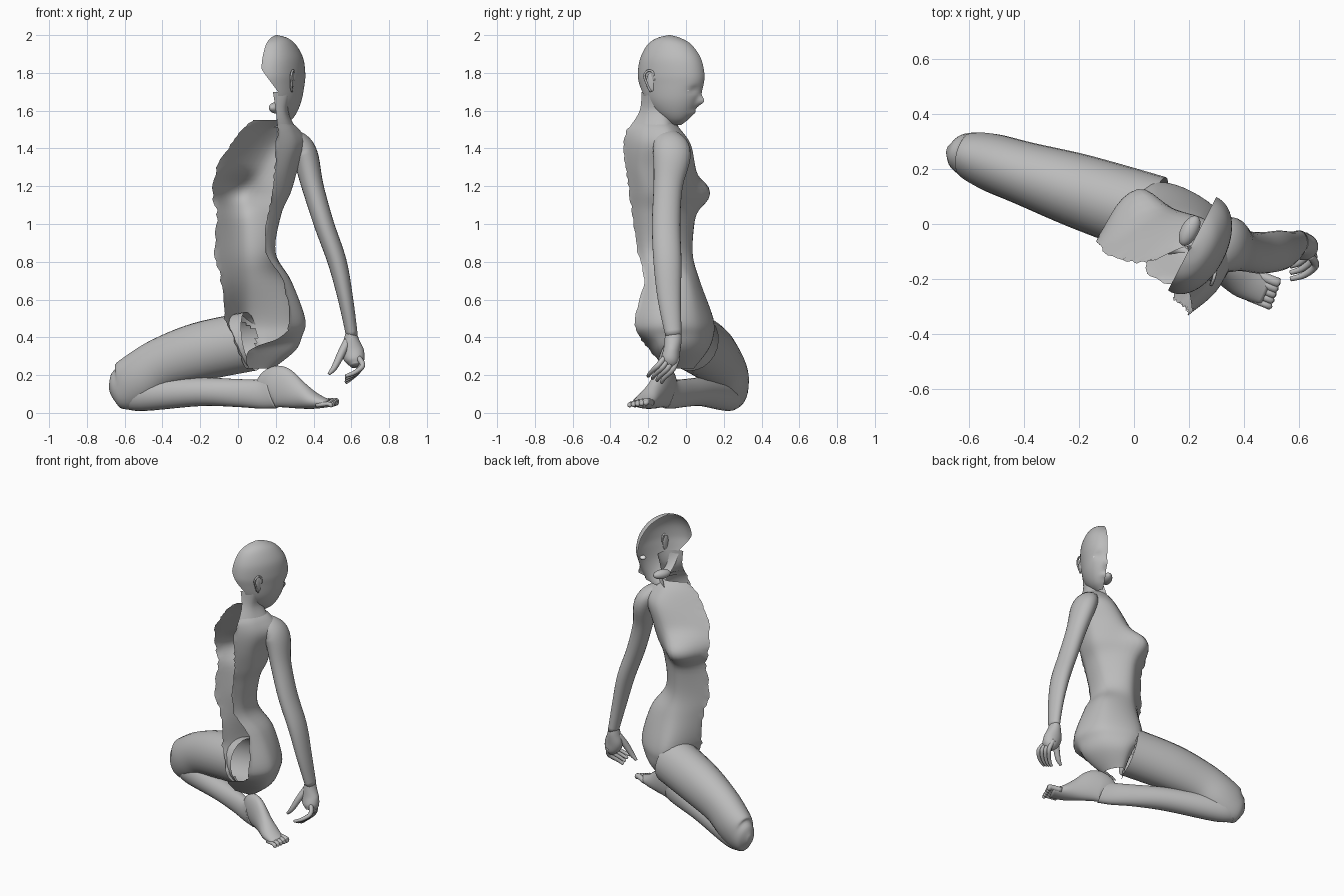
import bpy, bmesh, math, random
from mathutils import Vector

random.seed(4)


def material(name, v):
    m = bpy.data.materials.new(name)
    m.diffuse_color = (v, v, v, 1)
    return m


CLAY = material("grey_clay", 0.5)
WHITE = material("eye_white", 0.9)


def catmull(pts, steps):
    """Smooth curve through rows of numbers."""
    pts = [Vector(p) for p in pts]
    out = []
    for i in range(len(pts) - 1):
        a, b, c, d = pts[max(i - 1, 0)], pts[i], pts[i + 1], pts[min(i + 2, len(pts) - 1)]
        for k in range(steps):
            t = k / steps
            out.append(b + (c - a) * (t / 2) + (a * 2 - b * 5 + c * 4 - d) * (t * t / 2)
                       + (b * 3 - a - c * 3 + d) * (t ** 3 / 2))
    return out + [pts[-1]]


def loft(name, rows, closed=False, caps=(False, False), skip=None):
    """Skin a list of point rows as a smooth surface, leaving out skipped faces."""
    bm = bmesh.new()
    grid = [[bm.verts.new(p) for p in row] for row in rows]
    n = len(rows[0])
    for r0, r1 in zip(grid, grid[1:]):
        for j in range(n if closed else n - 1):
            k = (j + 1) % n
            mid = (r0[j].co + r1[k].co) / 2
            if not (skip and skip(mid)):
                bm.faces.new((r0[j], r0[k], r1[k], r1[j]))
    if caps[0]:
        bm.faces.new(grid[0][::-1])
    if caps[1]:
        bm.faces.new(grid[-1])
    if closed:
        bmesh.ops.recalc_face_normals(bm, faces=bm.faces)
    for f in bm.faces:
        f.smooth = True
    me = bpy.data.meshes.new(name)
    bm.to_mesh(me)
    bm.free()
    ob = bpy.data.objects.new(name, me)
    me.materials.append(CLAY)
    bpy.context.collection.objects.link(ob)
    return ob


def tube(name, pts, up=(0, 0, 1), sides=24, steps=5, caps=(True, True)):
    """Limb through (x, y, z, radius across, radius along up)."""
    path = catmull(pts, steps)
    rows = []
    for i, p in enumerate(path):
        a, b = path[max(i - 1, 0)], path[min(i + 1, len(path) - 1)]
        t = Vector(b[:3]) - Vector(a[:3])
        s = t.cross(Vector(up)).normalized()
        v = s.cross(t).normalized()
        rows.append([Vector(p[:3]) + s * (p[3] * math.cos(q)) + v * (p[4] * math.sin(q))
                     for q in (2 * math.pi * j / sides for j in range(sides))])
    return loft(name, rows, True, caps)


def ball(name, loc, scale, rot=0, mat=CLAY):
    bpy.ops.mesh.primitive_uv_sphere_add(segments=20, ring_count=12, location=loc,
                                         rotation=(0, 0, rot))
    ob = bpy.context.object
    ob.name = name
    ob.scale = scale
    ob.data.materials.append(mat)
    bpy.ops.object.shade_smooth()
    return ob


# Half torso shell: height, then five x,y points from spine round the side to the front edge
TORSO = [
    (1.55, .21, -.26, .25, -.20, .26, -.12, .20, -.08, .08, -.13),
    (1.50, .21, -.31, .29, -.22, .32, -.09, .19, -.03, .02, -.14),
    (1.42, .20, -.33, .31, -.23, .36, -.07, .19, .025, -.04, -.13),
    (1.30, .195, -.32, .285, -.23, .31, -.06, .13, .05, -.11, -.10),
    (1.17, .185, -.30, .265, -.20, .26, -.05, .05, .075, -.135, -.06),
    (1.05, .16, -.285, .22, -.20, .21, -.06, .05, .05, -.11, -.06),
    (.85, .145, -.255, .19, -.19, .185, -.05, .05, .035, -.125, -.08),
    (.70, .235, -.22, .28, -.13, .25, .02, .06, .07, -.09, -.06),
    (.50, .27, -.27, .355, -.13, .29, .06, .06, .14, -.07, -.07),
    (.41, .24, -.25, .34, -.13, .28, .06, .08, .14, -.03, -.10),
    (.33, .06, -.19, .29, -.14, .26, .03, .12, .11, .0, -.12),
    (.235, .05, -.11, .17, -.10, .18, -.02, .12, .04, .04, -.07),
]
HIP, KNEEWARD = Vector((.10, .02, .385)), Vector((-.2, .12, .325))


def inside_thigh(p):
    d = (KNEEWARD - HIP).normalized()
    t = (p - HIP).dot(d)
    return t > .04 and (p - HIP - d * t).length < .138


rows = []
for r in catmull(TORSO, 6):
    z = r[0]
    row = [Vector((p[0], p[1], z)) for p in
           catmull([r[k:k + 2] for k in range(1, 11, 2)], 8)]
    for p in row:  # chest fullness
        q = (p.x / .105) ** 2 + ((z - 1.165) / .09) ** 2
        p += Vector((-.012, .058, 0)) * math.exp(-q ** 1.4)
    for end in (0, -1):  # ragged cut edges
        row[end] += Vector((random.uniform(-.006, .006), random.uniform(-.005, .005), 0))
    rows.append(row)
loft("torso_shell", rows, skip=inside_thigh)

# Head frame: facing and sideways directions
C, F, R = Vector((.215, -.065, 0)), Vector((.46, .89, 0)), Vector((.89, -.46, 0))
HEAD = [  # height, front reach, back reach, half width
    (2.0, -.02, -.03, .004), (1.985, .04, -.09, .055), (1.95, .105, -.145, .09),
    (1.88, .16, -.185, .12), (1.8, .182, -.2, .127), (1.74, .178, -.192, .123),
    (1.66, .152, -.165, .113), (1.6, .122, -.12, .092), (1.555, .088, -.06, .062),
    (1.525, .045, -.015, .025)]
rows = []
for z, a, b, w in catmull(HEAD, 6):
    mid, row = (a + b) / 2, []
    cut = min(max((1.82 - z) / .12, 0), 1) * .62  # nape is cut away sideways
    for j in range(33):
        t = (math.pi - cut) * j / 32
        s = mid + (a - b) / 2 * math.cos(t)
        side = w * max(math.sin(t), 0) ** .9
        if t < 1.3:  # nose, lips and eye socket
            s += .034 * math.exp(-((z - 1.65) / .025) ** 2 - (side / .018) ** 2)
            s += .012 * math.exp(-((z - 1.588) / .015) ** 2 - (side / .03) ** 2)
            s -= .012 * math.exp(-((z - 1.71) / .02) ** 2 - ((side - .055) / .025) ** 2)
        row.append(C + F * s + R * side + Vector((0, 0, z)))
    rows.append(row)
loft("head_shell", rows)


def on_head(s, r, z):
    return C + F * s + R * r + Vector((0, 0, z))


yaw = math.atan2(F.y, F.x)
ball("eye", on_head(.112, .066, 1.708), (.02, .019, .013), yaw, WHITE)
ball("mouth_sac", on_head(.03, -.03, 1.615), (.06, .032, .03), yaw)

# Ear: thin lobe with a raised rim
ball("ear_lobe", on_head(-.075, .116, 1.75), (.026, .008, .05), yaw + .25)
tube("ear_rim", [(*on_head(s, r, z), .006, .006) for s, r, z in (
    (-.052, .118, 1.76), (-.058, .122, 1.80), (-.085, .128, 1.812), (-.108, .13, 1.78),
    (-.075, .118, 1.7))], up=R, sides=8)

# Neck: open strip joining head and shoulders
NECK = [(1.70, .185, -.235, .27, -.19, .29, -.11, .25, -.06),
        (1.60, .20, -.245, .25, -.20, .265, -.12, .22, -.05),
        (1.51, .21, -.30, .28, -.21, .30, -.10, .19, -.04)]
loft("neck_shell", [[Vector((*p, r[0])) for p in
                     catmull([r[k:k + 2] for k in range(1, 9, 2)], 6)]
                    for r in catmull(NECK, 5)])

# Kneeling leg
tube("thigh", [(.07, .03, .38, .148, .158), (-.2, .12, .325, .135, .155),
               (-.4, .185, .26, .115, .14), (-.52, .225, .185, .105, .14),
               (-.6, .25, .14, .085, .128), (-.65, .262, .13, .06, .088),
               (-.678, .27, .125, .015, .025)], caps=(False, True))
tube("shin", [(-.6, .26, .09, .05, .07), (-.5, .215, .098, .075, .088),
              (-.2, .08, .112, .07, .076), (0, -.01, .105, .052, .074),
              (.12, -.07, .1, .043, .078), (.18, -.1, .115, .042, .095)])
tube("foot", [(.12, -.07, .105, .025, .06), (.175, -.095, .135, .042, .1),
              (.23, -.12, .135, .046, .11), (.32, -.165, .095, .05, .075),
              (.4, -.21, .065, .06, .045), (.48, -.245, .05, .05, .02)])
for i in range(5):
    k = i / 4
    x, y, z, r = .475 - .03 * k, -.195 - .085 * k, .055 - .015 * k, .018 - .006 * k
    tube(f"toe_{i + 1}", [(x - .03, y + .012, z, r, r), (x + .03, y - .012, z + .008, r, r),
                          (x + .05, y - .02, z, r, r), (x + .057, y - .023, z, .003, .003)],
         sides=10, steps=3)

# Hanging arm
Y = (0, 1, 0)
tube("arm", [(.255, -.12, 1.475, .03, .06), (.31, -.095, 1.435, .06, .085),
             (.355, -.075, 1.365, .068, .1), (.395, -.095, 1.2, .058, .077),
             (.455, -.105, 1.0, .053, .075), (.525, -.098, .8, .05, .074),
             (.57, -.088, .6, .04, .061), (.603, -.066, .41, .031, .043)], up=Y)
tube("palm", [(.60, -.067, .43, .028, .042), (.60, -.068, .39, .04, .045),
              (.605, -.075, .33, .06, .045), (.62, -.085, .28, .052, .048),
              (.625, -.095, .25, .03, .035)], up=Y)
tube("thumb", [(.58, -.08, .38, .022, .024), (.545, -.115, .31, .021, .022),
               (.51, -.138, .24, .016, .017), (.48, -.145, .205, .008, .008)], up=Y, sides=10)
for i in range(4):
    k = i / 3
    tube(f"finger_{i + 1}", [
        (.64 - .015 * k, -.115 + .07 * k, .29, .015, .015),
        (.66 - .02 * k, -.15 + .08 * k, .25 - .02 * k, .014, .014),
        (.62 - .02 * k, -.185 + .07 * k, .215 - .03 * k, .012, .012),
        (.57, -.2 + .07 * k, .195 - .035 * k, .009, .009)], up=Y, sides=10)
